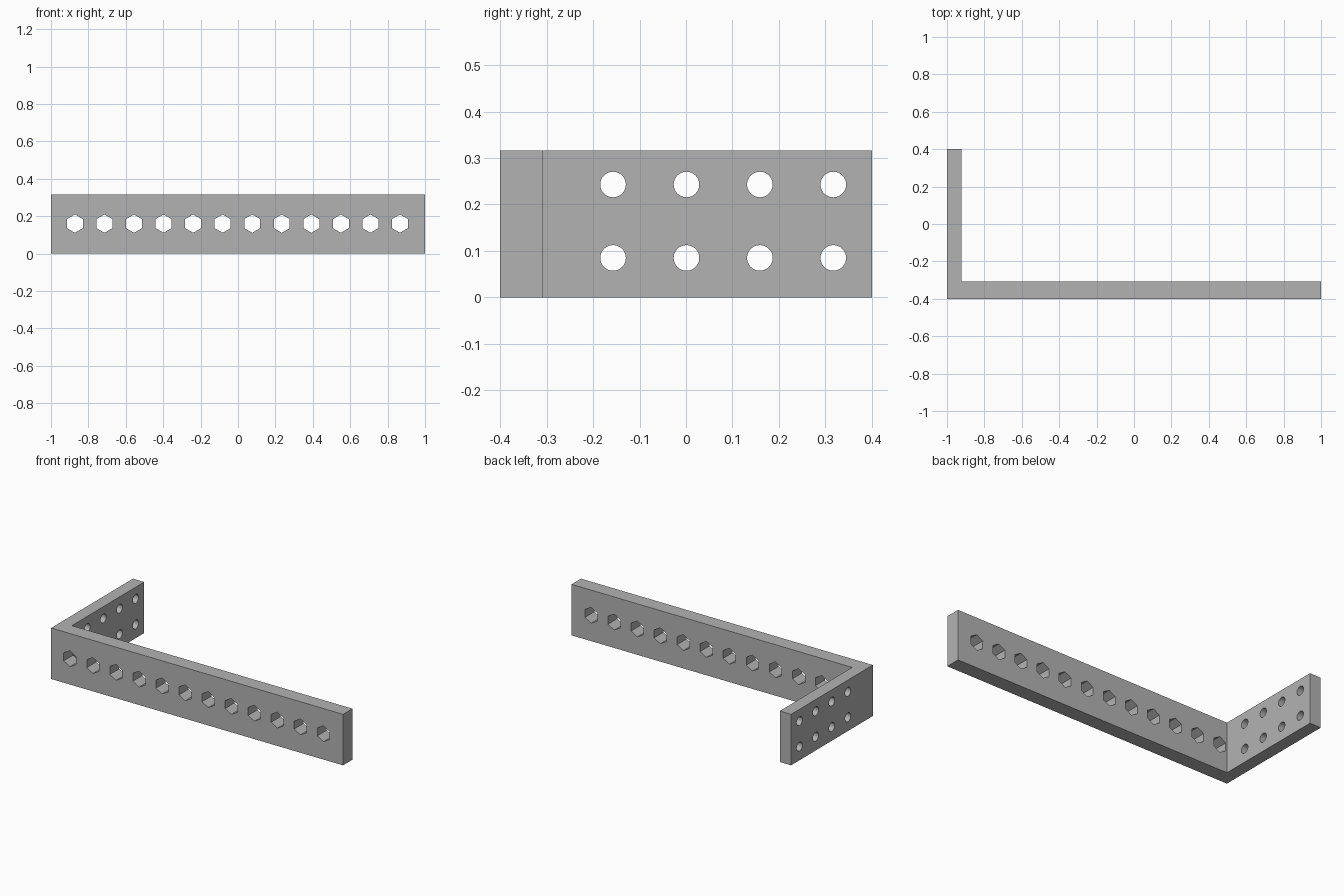
import bpy
import bmesh
import math
from mathutils import Matrix

if "Cube" in bpy.data.objects:
    bpy.data.objects.remove(bpy.data.objects["Cube"], do_unlink=True)

HEIGHT = 0.316
HALF_DEPTH = 0.4
BAR_BACK = -0.308     # rear face of the long bar
ARM_INNER = -0.923    # inner face of the short arm
PITCH = 0.158         # hole spacing

# Material
grey = bpy.data.materials.new("plain grey")
grey.use_nodes = True
color = (0.45, 0.45, 0.45, 1.0)
grey.diffuse_color = color
grey.node_tree.nodes["Principled BSDF"].inputs["Base Color"].default_value = color


def make_object(name, bm):
    bmesh.ops.recalc_face_normals(bm, faces=bm.faces)
    mesh = bpy.data.meshes.new(name)
    bm.to_mesh(mesh)
    bm.free()
    mesh.materials.append(grey)
    obj = bpy.data.objects.new(name, mesh)
    bpy.context.collection.objects.link(obj)
    return obj


def add_prism(bm, center, radius, sides, rotation):
    bmesh.ops.create_cone(bm, cap_ends=True, segments=sides, radius1=radius,
                          radius2=radius, depth=0.2,
                          matrix=Matrix.Translation(center) @ rotation)


# L-shaped bracket body, extruded upward
profile = [(-1, -HALF_DEPTH), (1, -HALF_DEPTH), (1, BAR_BACK),
           (ARM_INNER, BAR_BACK), (ARM_INNER, HALF_DEPTH), (-1, HALF_DEPTH)]
bm = bmesh.new()
base = bm.faces.new([bm.verts.new((x, y, 0)) for x, y in profile])
top = bmesh.ops.extrude_face_region(bm, geom=[base])
bmesh.ops.translate(bm, vec=(0, 0, HEIGHT),
                    verts=[v for v in top["geom"] if isinstance(v, bmesh.types.BMVert)])
bracket = make_object("angle_bracket", bm)

# Hexagonal holes along the bar, a point at the top
bm = bmesh.new()
along_y = Matrix.Rotation(math.pi / 2, 4, "X")
for i in range(12):
    add_prism(bm, (-0.872 + i * PITCH, -0.354, HEIGHT / 2 + 0.002), 0.049, 6, along_y)
hex_cutter = make_object("hex_hole_cutter", bm)

# Two rows of round holes through the arm
bm = bmesh.new()
along_x = Matrix.Rotation(math.pi / 2, 4, "Y")
for i in range(4):
    for z in (0.085, 0.243):
        add_prism(bm, (-0.96, -0.157 + i * PITCH, z), 0.0275, 48, along_x)
round_cutter = make_object("round_hole_cutter", bm)

# Cut the holes
bpy.context.view_layer.objects.active = bracket
for cutter in (hex_cutter, round_cutter):
    cutter.hide_render = True
    mod = bracket.modifiers.new("holes", "BOOLEAN")
    mod.operation = "DIFFERENCE"
    mod.solver = "EXACT"
    mod.object = cutter
    bpy.ops.object.modifier_apply(modifier=mod.name)
    bpy.data.objects.remove(cutter, do_unlink=True)

# Smooth round hole walls, sharp edges elsewhere
bpy.ops.object.select_all(action="DESELECT")
bracket.select_set(True)
bpy.ops.object.shade_smooth_by_angle(angle=math.radians(30))
